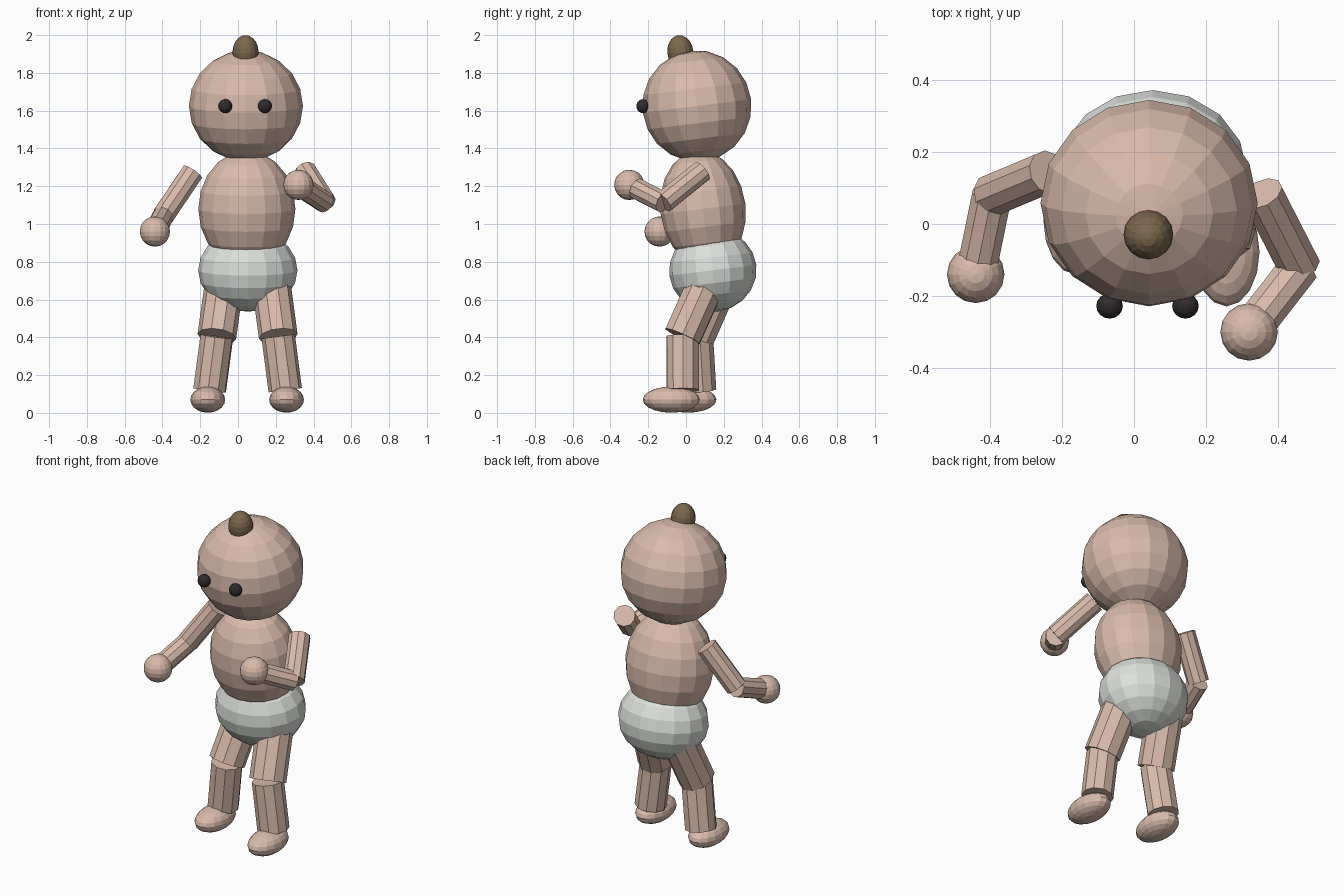
import bpy, math
from mathutils import Vector

if "Cube" in bpy.data.objects:
    bpy.data.objects.remove(bpy.data.objects["Cube"])


def material(name, rgb):
    m = bpy.data.materials.new(name)
    m.diffuse_color = (*rgb, 1)
    m.use_nodes = True
    m.node_tree.nodes["Principled BSDF"].inputs["Base Color"].default_value = m.diffuse_color
    return m


SKIN = material("warm_skin", (0.70, 0.50, 0.41))
WHITE = material("soft_white", (0.72, 0.75, 0.71))
BROWN = material("hair_brown", (0.20, 0.135, 0.075))
DARK = material("eye_dark", (0.03, 0.025, 0.027))


def ball(name, loc, radii, mat, tilt=0, segs=16, rings=10):
    """Faceted ellipsoid, its pole leaning forward by tilt degrees."""
    bpy.ops.mesh.primitive_uv_sphere_add(segments=segs, ring_count=rings, radius=1, location=loc,
                                         rotation=(math.radians(tilt), 0, 0))
    o = bpy.context.object
    o.name = name
    o.scale = radii
    o.data.materials.append(mat)
    return o


def limb(name, a, b, r, mat=SKIN, sides=10):
    """Capped cylinder running from point a to point b."""
    a, b = Vector(a), Vector(b)
    d = b - a
    bpy.ops.mesh.primitive_cylinder_add(vertices=sides, radius=r, depth=d.length, location=(a + b) / 2)
    o = bpy.context.object
    o.name = name
    o.rotation_euler = d.to_track_quat('Z', 'Y').to_euler()
    o.data.materials.append(mat)
    return o


# Head, trunk and nappy, all leaning slightly forward
LEAN = 7
ball("head", (0.042, 0.058, 1.625), (0.302, 0.289, 0.295), SKIN, LEAN)
ball("torso", (0.047, 0.09, 1.08), (0.257, 0.226, 0.31), SKIN, LEAN)
ball("nappy", (0.052, 0.142, 0.755), (0.263, 0.232, 0.22), WHITE, LEAN)

# Hair tuft and eyes
ball("hair_tuft", (0.04, -0.03, 1.91), (0.069, 0.069, 0.09), BROWN, LEAN)
for side, x in (("right", -0.068), ("left", 0.143)):
    ball(side + "_eye", (x, -0.228, 1.624), (0.037, 0.035, 0.037), DARK)

# Arms: shoulder, elbow, hand
arms = {
    "right": ((-0.24, 0.145, 1.275), (-0.395, 0.08, 1.045), (-0.44, -0.14, 0.96)),
    "left": ((0.355, 0.085, 1.28), (0.46, -0.12, 1.115), (0.32, -0.30, 1.207)),
}
for side, (shoulder, elbow, hand) in arms.items():
    limb(side + "_upper_arm", shoulder, elbow, 0.061)
    limb(side + "_forearm", elbow, hand, 0.058)
    ball(side + "_hand", hand, (0.08, 0.08, 0.08), SKIN)

# Legs: hip, knee, ankle, foot centre
legs = {
    "right": ((-0.072, 0.18, 0.69), (-0.112, 0.055, 0.405), (-0.15, 0.072, 0.12), (-0.16, 0.01, 0.07)),
    "left": ((0.175, 0.11, 0.69), (0.213, -0.018, 0.405), (0.25, -0.017, 0.12), (0.257, -0.078, 0.07)),
}
for side, (hip, knee, ankle, foot) in legs.items():
    limb(side + "_thigh", hip, knee, 0.103)
    limb(side + "_shin", knee, ankle, 0.089)
    ball(side + "_foot", foot, (0.092, 0.151, 0.069), SKIN)
